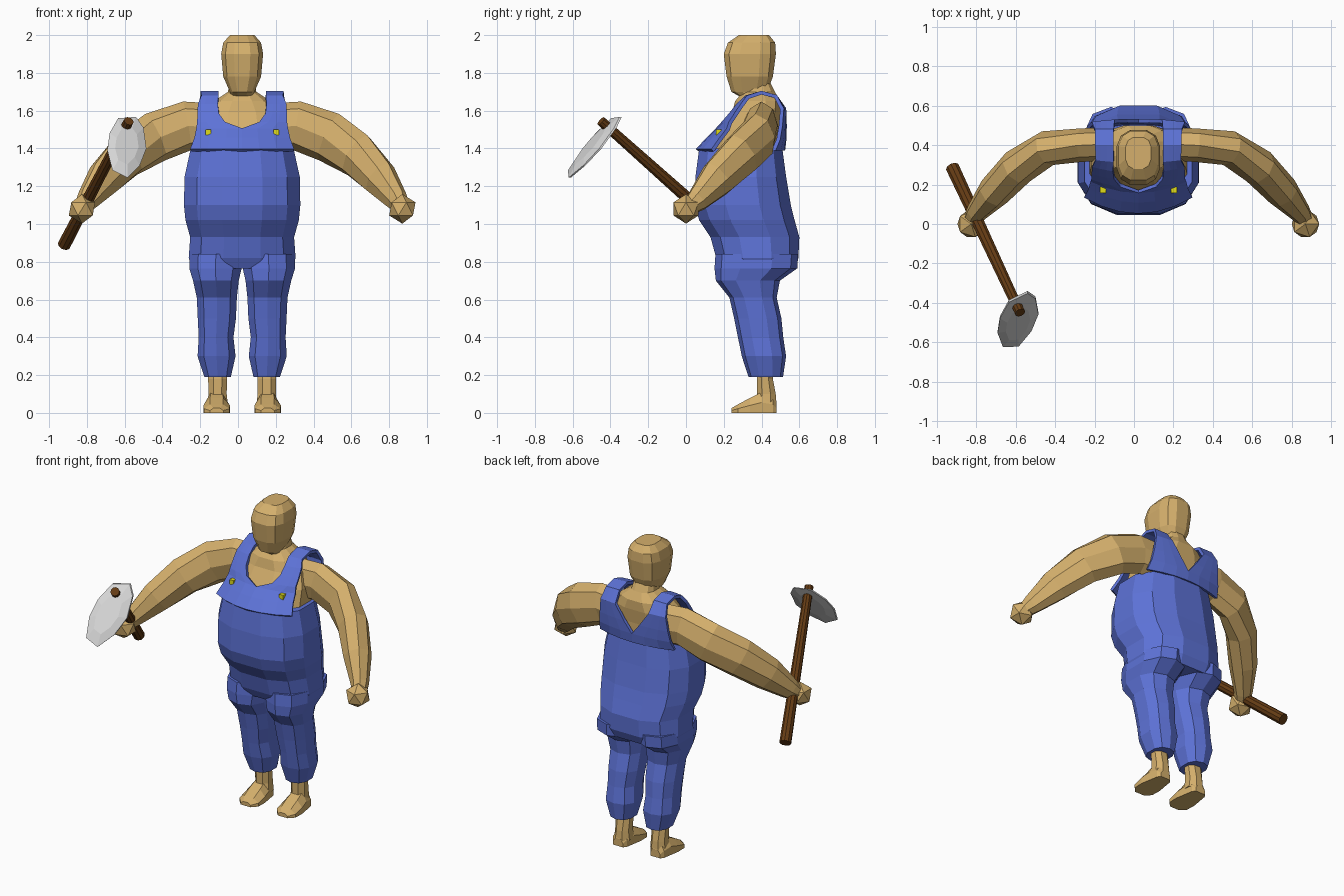
import bpy, bmesh, math
from mathutils import Vector

if "Cube" in bpy.data.objects:
    bpy.data.objects.remove(bpy.data.objects["Cube"])

CX = 0.022  # body centre line


def mat(name, col):
    m = bpy.data.materials.new(name)
    m.diffuse_color = (*col, 1)
    m.use_nodes = True
    m.node_tree.nodes["Principled BSDF"].inputs["Base Color"].default_value = m.diffuse_color
    return m


SKIN = mat("skin", (0.66, 0.43, 0.15))
BLUE = mat("denim_blue", (0.11, 0.17, 0.68))
WOOD = mat("dark_wood", (0.13, 0.045, 0.007))
STEEL = mat("pale_steel", (0.68, 0.68, 0.68))
YELLOW = mat("yellow", (0.75, 0.72, 0.01))


def finish(name, bm, material):
    bmesh.ops.recalc_face_normals(bm, faces=bm.faces)
    me = bpy.data.meshes.new(name)
    bm.to_mesh(me)
    bm.free()
    me.materials.append(material)
    ob = bpy.data.objects.new(name, me)
    bpy.context.collection.objects.link(ob)
    return ob


def loft(name, rings, material):
    """Skin a list of equal-length closed rings and cap both ends."""
    bm = bmesh.new()
    vs = [[bm.verts.new(p) for p in r] for r in rings]
    n = len(vs[0])
    for a, b in zip(vs, vs[1:]):
        for i in range(n):
            j = (i + 1) % n
            bm.faces.new((a[i], a[j], b[j], b[i]))
    bm.faces.new(vs[0])
    bm.faces.new(vs[-1])
    return finish(name, bm, material)


def oval(z, yf, yb, x0, x1, n=12, e=2.5):
    """Rounded-box ring at height z that fills the given extents."""
    pts = []
    for i in range(n):
        t = math.tau * (i + 0.5) / n
        c, s = math.cos(t), math.sin(t)
        pts.append((math.copysign(abs(c) ** (2 / e), c), math.copysign(abs(s) ** (2 / e), s)))
    k = 1 / max(p[0] for p in pts)
    return [((x0 + x1) / 2 + (x1 - x0) / 2 * k * px,
             (yf + yb) / 2 + (yb - yf) / 2 * k * py, z) for px, py in pts]


def body(name, rows, material, n=12, e=2.5):
    loft(name, [oval(z, f, b, CX - w, CX + w, n, e) for z, f, b, w in rows], material)


# head, neck and bare upper chest
body("head", [(1.66, .31, .44, .055), (1.70, .24, .43, .065), (1.78, .215, .46, .10),
              (1.90, .20, .476, .111), (1.96, .222, .472, .10), (2.0, .28, .44, .065)], SKIN, 12, 2.8)
body("chest", [(1.36, .12, .49, .25), (1.50, .19, .49, .24), (1.59, .245, .50, .21),
               (1.65, .26, .50, .15), (1.70, .30, .47, .075), (1.76, .32, .44, .065)], SKIN)

# overalls: belly and hips
body("overalls_torso", [(1.40, .07, .51, .272), (1.25, .05, .53, .305), (1.10, .045, .555, .308),
                        (1.02, .07, .575, .30), (.93, .13, .60, .275), (.82, .16, .595, .283),
                        (.765, .19, .57, .26)], BLUE)

# trouser legs, ankles and feet
LEG = [(.84, .0, .278, .165, .585), (.765, .003, .28, .16, .58), (.70, .018, .26, .165, .49),
       (.61, .028, .24, .235, .475), (.50, .033, .235, .26, .50), (.40, .046, .23, .28, .51),
       (.30, .035, .236, .30, .525), (.19, .06, .2, .335, .51)]
ANKLE = [(.26, .385, .455, .05), (.18, .375, .46, .05), (.10, .375, .475, .048), (.04, .36, .48, .055)]
FOOT = [(.24, .035, .025), (.275, .068, .045), (.34, .07, .08), (.40, .06, .11),
        (.46, .05, .09), (.48, .035, .05)]
for s, side in ((-1, "right"), (1, "left")):
    loft(side + "_trouser_leg",
         [oval(z, f, b, CX + s * i, CX + s * o, 10, 2.4) for z, i, o, f, b in LEG], BLUE)
    cx = CX + s * .13
    loft(side + "_ankle", [oval(z, f, b, cx - w, cx + w, 8, 2.2) for z, f, b, w in ANKLE], SKIN)
    loft(side + "_foot",
         [[(cx + s * .005 + w * kx, y, h * kz) for kx, kz in
           ((-1, 0), (-1, .5), (-.5, 1), (.5, 1), (1, .5), (1, 0))] for y, w, h in FOOT], SKIN)

# arms: offset, y, z, radius up, radius across
ARM = [(.17, .405, 1.51, .13, .085), (.29, .40, 1.52, .13, .085), (.46, .385, 1.46, .135, .09),
       (.61, .29, 1.365, .125, .095), (.73, .165, 1.24, .105, .085), (.82, .06, 1.125, .065, .055),
       (.845, .02, 1.09, .045, .045)]
for s, side in ((-1, "right"), (1, "left")):
    cs = [Vector((CX + s * a[0], a[1], a[2])) for a in ARM]
    rings = []
    for i, c in enumerate(cs):
        d = (cs[min(i + 1, len(cs) - 1)] - cs[max(i - 1, 0)]).normalized()
        v = d.cross(Vector((0, 0, 1))).normalized()
        u = v.cross(d)
        rings.append([c + u * ARM[i][3] * math.cos(math.tau * k / 8)
                      + v * ARM[i][4] * math.sin(math.tau * k / 8) for k in range(8)])
    loft(side + "_arm", rings, SKIN)
    # fist
    bm = bmesh.new()
    bmesh.ops.create_icosphere(bm, subdivisions=1, radius=.078)
    bmesh.ops.translate(bm, verts=bm.verts, vec=(CX + s * .848, .0, 1.08))
    finish(side + "_fist", bm, SKIN)

# bib and straps: z, y on centre line, inner and outer offset, curvature of the row
BIB = [(1.39, .06, 0, .272, 1.1), (1.45, .115, 0, .25, 1.1), (1.50, .165, 0, .24, 1),
       (1.535, .19, .09, .235, .8), (1.58, .225, .122, .235, .7), (1.63, .265, .128, .232, .6),
       (1.672, .315, .125, .215, .3), (1.695, .40, .125, .22, 0), (1.675, .475, .125, .22, 0),
       (1.61, .525, .12, .235, -.3), (1.52, .525, .055, .245, -.4), (1.45, .522, 0, .255, -.5),
       (1.39, .515, 0, .268, -.7)]
bm = bmesh.new()
for s in (-1, 1):
    grid = []
    for z, y, xi, xo, k in BIB:
        xs = [xi + (xo - xi) * t / 3 for t in range(4)]
        grid.append([bm.verts.new((CX + s * x, y + k * x * x, z)) for x in xs])
    for a, b in zip(grid, grid[1:]):
        for i in range(3):
            f = (a[i], a[i + 1], b[i + 1], b[i])
            bm.faces.new(f if s > 0 else f[::-1])
bmesh.ops.remove_doubles(bm, verts=bm.verts, dist=.0005)
bib = finish("overalls_bib_and_straps", bm, BLUE)
sol = bib.modifiers.new("thickness", "SOLIDIFY")
sol.thickness = .02
sol.offset = 0

# bib buttons
for s, side in ((-1, "right"), (1, "left")):
    bm = bmesh.new()
    bmesh.ops.create_cube(bm, size=.03)
    bmesh.ops.translate(bm, verts=bm.verts, vec=(CX + s * .18, .173, 1.485))
    finish(side + "_button", bm, YELLOW)

# hoe handle, slightly thicker at the lower end
lo, hi = Vector((-.92, .285, .89)), Vector((-.578, -.45, 1.545))
bm = bmesh.new()
bmesh.ops.create_cone(bm, cap_ends=True, segments=10, radius1=.036, radius2=.027,
                      depth=(hi - lo).length)
bmesh.ops.rotate(bm, verts=bm.verts, matrix=(hi - lo).to_track_quat("Z", "Y").to_matrix())
bmesh.ops.translate(bm, verts=bm.verts, vec=(lo + hi) / 2)
finish("tool_handle", bm, WOOD)

# lens-shaped blade set across the handle
EDGE = [(-.635, 1.56), (-.54, 1.567), (-.5, 1.51), (-.485, 1.40), (-.52, 1.31), (-.585, 1.245),
        (-.665, 1.285), (-.692, 1.39), (-.68, 1.48)]
mid = Vector((-.588, 0, 1.42))


def blade_ring(scale, lift):
    ring = []
    for x, z in EDGE:
        x, z = mid.x + (x - mid.x) * scale, mid.z + (z - mid.z) * scale
        ring.append((x, -.415 + .42 * (x + .58) + .78 * (z - 1.5) + lift, z))
    return ring


loft("tool_blade", [blade_ring(.6, -.025), blade_ring(1, -.006), blade_ring(1, .006),
                    blade_ring(.6, .02)], STEEL)
